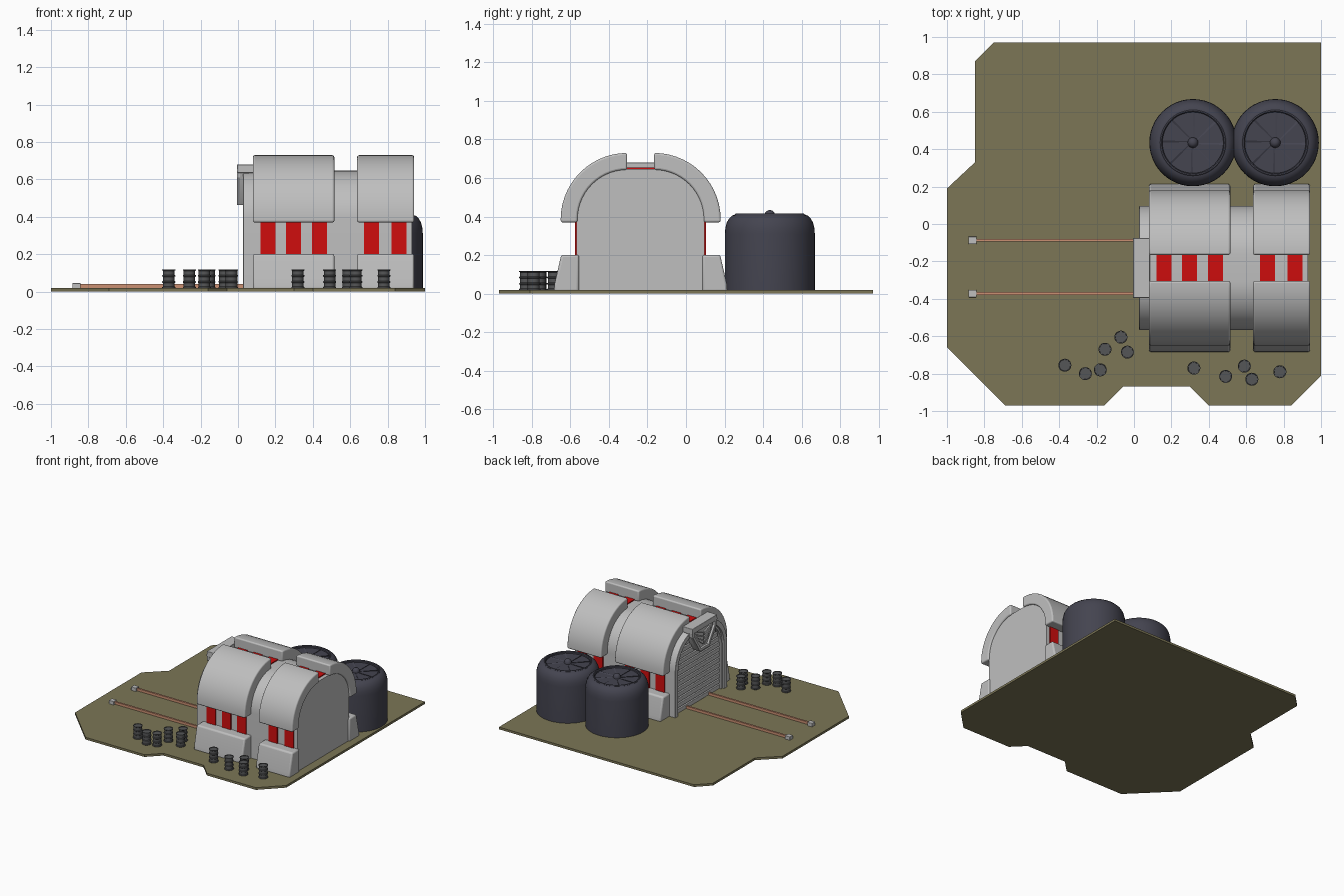
import bpy, bmesh, math
from mathutils import Matrix, Vector

if "Cube" in bpy.data.objects:
    bpy.data.objects.remove(bpy.data.objects["Cube"])

CY = -0.235      # centre line of the hangar
G = 0.018        # top of the ground plate


def mat(name, r, g, b):
    m = bpy.data.materials.new(name)
    m.diffuse_color = (r, g, b, 1)
    m.use_nodes = True
    m.node_tree.nodes["Principled BSDF"].inputs["Base Color"].default_value = m.diffuse_color
    return m


OLIVE = mat("olive ground", 0.20, 0.18, 0.092)
GREY = mat("light grey", 0.52, 0.52, 0.52)
RED = mat("red", 0.62, 0.004, 0.004)
NAVY = mat("dark slate", 0.058, 0.058, 0.08)
STEEL = mat("barrel grey", 0.09, 0.092, 0.095)
COPPER = mat("copper", 0.60, 0.28, 0.17)


def finish(name, bm, material, bevel=0):
    bmesh.ops.recalc_face_normals(bm, faces=bm.faces)
    me = bpy.data.meshes.new(name)
    bm.to_mesh(me)
    bm.free()
    ob = bpy.data.objects.new(name, me)
    bpy.context.collection.objects.link(ob)
    me.materials.append(material)
    bpy.ops.object.select_all(action='DESELECT')
    ob.select_set(True)
    bpy.context.view_layer.objects.active = ob
    bpy.ops.object.shade_smooth_by_angle(angle=math.radians(32))
    if bevel:
        b = ob.modifiers.new("bevel", 'BEVEL')
        b.width, b.segments, b.limit_method = bevel, 3, 'ANGLE'
        b.angle_limit = math.radians(40)
    return ob


def prism(name, pts, x0, x1, material, bevel=0):
    """Extrude a (y offset from centre line, z) outline along x."""
    bm = bmesh.new()
    f = bm.faces.new([bm.verts.new((x0, CY + y, z)) for y, z in pts])
    r = bmesh.ops.extrude_face_region(bm, geom=[f])
    vs = [v for v in r['geom'] if isinstance(v, bmesh.types.BMVert)]
    bmesh.ops.translate(bm, verts=vs, vec=(x1 - x0, 0, 0))
    return finish(name, bm, material, bevel)


def box(name, x0, x1, y0, y1, z0, z1, material, bevel=0):
    return prism(name, [(y0 - CY, z0), (y1 - CY, z0), (y1 - CY, z1), (y0 - CY, z1)],
                 x0, x1, material, bevel)


def lathe(name, prof, x, y, n, material):
    """Revolve (radius, z) points around a vertical axis."""
    bm = bmesh.new()
    rings = []
    for r, z in prof:
        rings.append([bm.verts.new((x + r * math.cos(2 * math.pi * i / n),
                                    y + r * math.sin(2 * math.pi * i / n), z)) for i in range(n)])
    for a, b in zip(rings, rings[1:]):
        for i in range(n):
            j = (i + 1) % n
            bm.faces.new((a[i], a[j], b[j], b[i]))
    bm.faces.new(rings[0])
    bm.faces.new(rings[-1])
    return finish(name, bm, material)


def arc(r, side=1, n=14):
    """Quarter arc from the wall to the roof of the hangar section."""
    return [(side * (0.07 + r * math.cos(math.pi / 2 * i / n)),
             0.385 + r * math.sin(math.pi / 2 * i / n)) for i in range(n + 1)]


def arch(r, z0=0.01):
    return [(0.07 + r, z0)] + arc(r) + arc(r, -1)[::-1] + [(-0.07 - r, z0)]


# ground plate
outline = [(-.75, .97), (1, .97), (1, -.81), (.84, -.97), (.40, -.97), (.30, -.87), (-.06, -.87),
           (-.16, -.97), (-.69, -.97), (-1, -.66), (-1, .19), (-.85, .33), (-.85, .87)]
bm = bmesh.new()
f = bm.faces.new([bm.verts.new((x, y, 0)) for x, y in outline])
r = bmesh.ops.extrude_face_region(bm, geom=[f])
bmesh.ops.translate(bm, verts=[v for v in r['geom'] if isinstance(v, bmesh.types.BMVert)], vec=(0, 0, G))
finish("ground_plate", bm, OLIVE)

# hangar core and door frame
prism("hangar_core", arch(0.262), 0.075, 0.93, GREY)
prism("door_frame", arch(0.262) + arch(0.222)[::-1], 0.028, 0.08, GREY, 0.004)
prism("door_inner_frame", arch(0.222) + arch(0.205)[::-1], 0.042, 0.08, GREY, 0.003)

# door slats, following the arch width
for i in range(13):
    z0 = 0.02 + i * 0.043
    z1 = z0 + 0.034
    w = 0.07 + math.sqrt(0.206 ** 2 - max(0, z1 - 0.385) ** 2)
    prism(f"door_slat_{i}", [(-w, z0), (w, z0), (w, z1), (-w, z1)], 0.054, 0.08, GREY, 0.003)

# red bands wrapping the core
for i, (x0, x1) in enumerate([(.12, .20), (.257, .337), (.395, .475), (.675, .755), (.82, .90)]):
    prism(f"red_band_{i}", arch(0.270), x0, x1, RED)

# outer roof shells and sloping skirts
for x0, x1, part in ((0.08, 0.515, "front"), (0.637, 0.942, "rear")):
    for s, side in ((1, "left"), (-1, "right")):
        low = [(s * 0.415, 0.37)]
        prism(f"{part}_roof_shell_{side}", low + arc(0.345, s) + arc(0.258, s)[::-1] + [(s * 0.328, 0.37)],
              x0, x1, GREY, 0.01)
        prism(f"{part}_skirt_{side}", [(s * .32, .01), (s * .45, .01), (s * .447, .05), (s * .412, .202), (s * .32, .202)],
              x0, x1, GREY, 0.012)

# plain shield plate over the door
box("shield_cap", -0.005, 0.085, CY - 0.16, CY + 0.16, 0.635, 0.68, GREY, 0.004)
trap = [(-0.16, 0.655), (0.16, 0.655), (0.155, 0.61), (0.06, 0.462), (-0.06, 0.462), (-0.155, 0.61)]
prism("shield_back", trap, 0.012, 0.06, GREY)
inner = [(y * 0.82, 0.575 + (z - 0.575) * 0.82) for y, z in trap]
for i in range(len(trap)):
    j = (i + 1) % len(trap)
    prism(f"shield_border_{i}", [trap[i], trap[j], inner[j], inner[i]], -0.005, 0.02, GREY)
for s in (1, -1):
    for i in range(3):
        z = 0.635 - i * 0.035
        w = 0.115 - i * 0.025
        prism(f"shield_rib_{i}_{s}", [(s * 0.008, z - 0.065), (s * w, z - 0.02), (s * w, z), (s * 0.008, z - 0.04)],
              0.002, 0.02, GREY)

# tanks with fans on top
for k, tx in enumerate((0.315, 0.755)):
    ty = 0.435
    lathe(f"tank_{k}", [(.233, .01), (.233, .31), (.231, .34), (.224, .368), (.212, .39), (.196, .405), (.18, .411),
                        (.172, .412), (.165, .408), (.163, .35), (.02, .35)], tx, ty, 48, NAVY)
    lathe(f"fan_ring_{k}", [(.178, .40), (.180, .412), (.175, .417), (.168, .417), (.163, .412), (.163, .39)][:5]
          + [(.163, .352), (.02, .352)], tx, ty, 48, NAVY)
    lathe(f"fan_hub_{k}", [(.028, .35), (.028, .408), (.024, .42), (.016, .429), (.006, .433)], tx, ty, 24, NAVY)
    bm = bmesh.new()
    for b in range(8):
        m = Matrix.Translation((tx, ty, 0)) @ Matrix.Rotation(math.pi / 4 * b, 4, 'Z')
        quad = [(.02, -.008, .402), (.166, -.012, .405), (.158, .052, .378), (.02, .012, .388)]
        top = [bm.verts.new(m @ Vector(p)) for p in quad]
        bot = [bm.verts.new(m @ (Vector(p) - Vector((0, 0, .008)))) for p in quad]
        bm.faces.new(top)
        bm.faces.new(bot[::-1])
        for i in range(4):
            j = (i + 1) % 4
            bm.faces.new((top[i], bot[i], bot[j], top[j]))
    finish(f"fan_blades_{k}", bm, NAVY)

# ribbed barrels
spots = [(-.37, -.755), (-.26, -.80), (-.18, -.78), (-.155, -.67), (-.07, -.605), (-.035, -.685),
         (.32, -.77), (.49, -.815), (.59, -.76), (.63, -.83), (.78, -.79)]
prof = [(.034, .012)]
for z in (.022, .052, .085, .117):
    prof += [(.031, z - .006), (.035, z - .003), (.035, z + .002), (.031, z + .005)]
prof = prof[:-1] + [(.031, .119), (.030, .115)]
for i, (x, y) in enumerate(spots):
    lathe(f"barrel_{i}", prof, x, y, 20, STEEL)

# rails with end stops
for i, y in enumerate((-0.087, -0.372)):
    box(f"rail_{i}", -0.86, 0.06, y - 0.0075, y + 0.0075, 0.028, 0.040, COPPER)
    box(f"rail_web_{i}", -0.86, 0.06, y - 0.004, y + 0.004, 0.01, 0.03, COPPER)
    box(f"rail_stop_{i}", -0.885, -0.842, y - 0.02, y + 0.02, 0.01, 0.046, GREY, 0.003)
